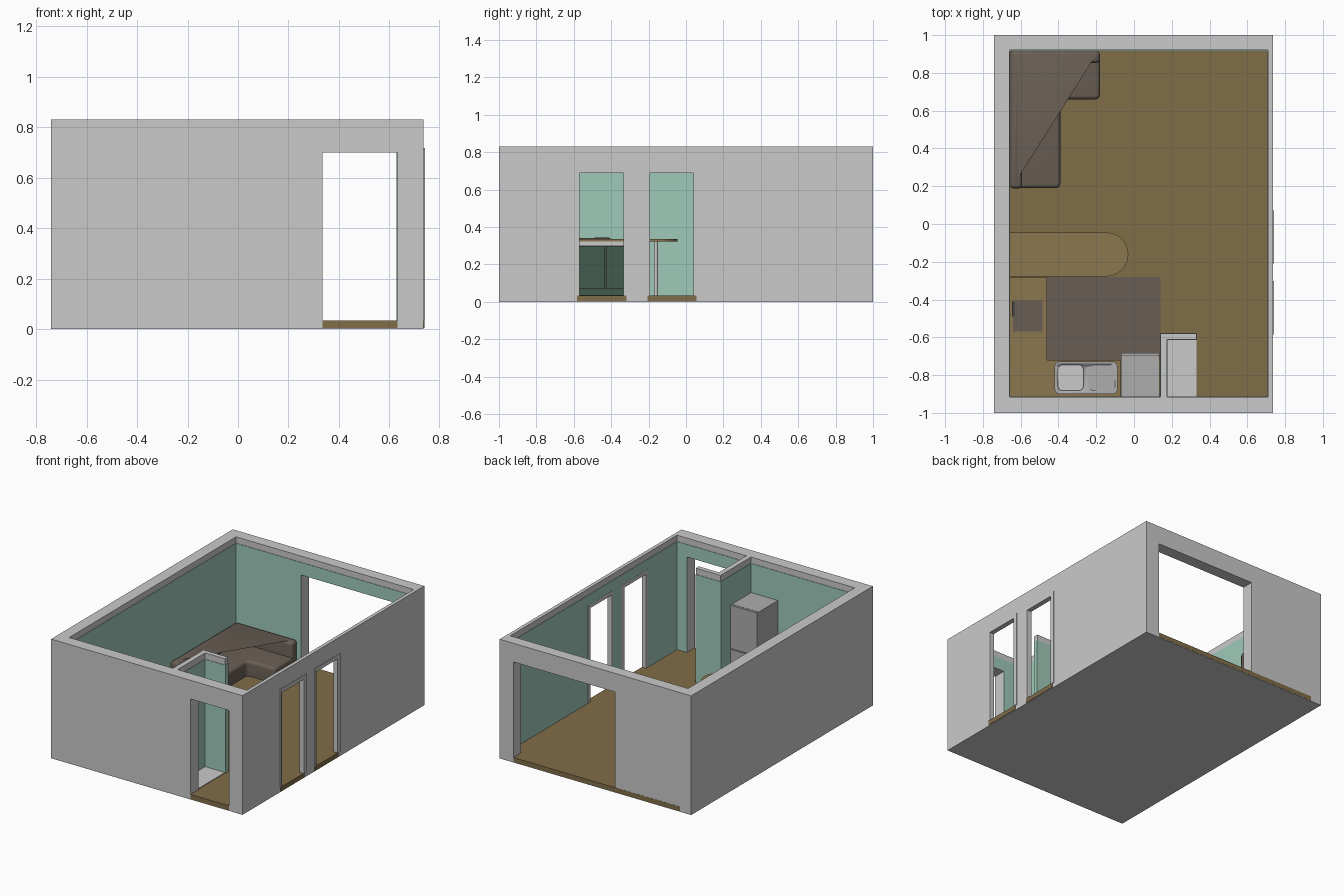
import bpy, bmesh, math

cube = bpy.data.objects.get("Cube")
if cube:
    bpy.data.objects.remove(cube, do_unlink=True)


def material(name, r, g, b):
    m = bpy.data.materials.new(name)
    m.use_nodes = True
    m.diffuse_color = (r, g, b, 1)
    m.node_tree.nodes["Principled BSDF"].inputs["Base Color"].default_value = (r, g, b, 1)
    return m


PLASTER = material("light grey plaster", .59, .59, .59)
TEAL = material("teal paint", .35, .59, .49)
FLOOR = material("floor wood", .22, .155, .066)
WOOD = material("counter wood", .26, .185, .08)
BROWN = material("brown grey", .14, .112, .09)
GREEN = material("dark green", .055, .108, .078)
STEEL = material("steel", .42, .42, .42)
BLACK = material("charcoal", .07, .065, .06)

FLOOR_Z, LINING_Z, TOP_Z, DOOR_Z = .035, .787, .83, .70


def finish(name, bm, mat, smooth=False):
    bmesh.ops.recalc_face_normals(bm, faces=bm.faces)
    mesh = bpy.data.meshes.new(name)
    bm.to_mesh(mesh)
    bm.free()
    ob = bpy.data.objects.new(name, mesh)
    bpy.context.collection.objects.link(ob)
    if mat:
        mesh.materials.append(mat)
    if smooth:
        bpy.ops.object.select_all(action='DESELECT')
        ob.select_set(True)
        bpy.context.view_layer.objects.active = ob
        bpy.ops.object.shade_smooth_by_angle(angle=math.radians(40))
    return ob


def add_box(bm, xs, ys, zs):
    vs = bmesh.ops.create_cube(bm, size=1)["verts"]
    for v in vs:
        for i, (a, b) in enumerate((xs, ys, zs)):
            v.co[i] = a if v.co[i] < 0 else b


def box(name, xs, ys, zs, mat):
    bm = bmesh.new()
    add_box(bm, xs, ys, zs)
    return finish(name, bm, mat)


def prism(name, outline, zs, mat, corner=0, edge=0):
    """Extruded outline with rounded upright corners and rounded rims."""
    bm = bmesh.new()
    face = bm.faces.new([bm.verts.new((x, y, zs[0])) for x, y in outline])
    out = bmesh.ops.extrude_face_region(bm, geom=[face])["geom"]
    for v in out:
        if isinstance(v, bmesh.types.BMVert):
            v.co.z = zs[1]
    bmesh.ops.recalc_face_normals(bm, faces=bm.faces)
    if corner:
        upright = [e for e in bm.edges if abs(e.verts[0].co.z - e.verts[1].co.z) > 1e-4]
        bmesh.ops.bevel(bm, geom=upright, offset=corner, segments=4, profile=.5, affect='EDGES')
    if edge:
        rim = [e for e in bm.edges if all(abs(v.co.z - zs[1]) < 1e-5 for v in e.verts)]
        bmesh.ops.bevel(bm, geom=rim, offset=edge, segments=4, profile=.5, affect='EDGES')
    return finish(name, bm, mat, smooth=bool(corner or edge))


def rect(x0, x1, y0, y1):
    return [(x0, y0), (x1, y0), (x1, y1), (x0, y1)]


def wall(name, axis, span, depth, zs, mat, openings=()):
    """Upright slab along an axis, split around its door openings."""
    bm = bmesh.new()

    def piece(a, b, z0, z1):
        xs, ys = ((a, b), depth) if axis == "x" else (depth, (a, b))
        add_box(bm, xs, ys, (z0, z1))

    start = span[0]
    for a, b in openings:
        piece(start, a, *zs)
        piece(a, b, DOOR_Z, zs[1])
        start = b
    piece(start, span[1], *zs)
    return finish(name, bm, mat)


# Outer walls and their painted linings
IX0, IX1, IY0, IY1 = -.66, .71, -.915, .92
OX0, OX1 = -.74, .735
FRONT_DOOR, BACK_DOOR = [(.335, .632)], [(-.155, .628)]
SIDE_DOORS = [(-.58, -.323), (-.203, .05)]
T = .003
shell = (
    ("front", "x", (OX0, OX1), (-1, IY0), (IX0, IX1), (IY0, IY0 + T), FRONT_DOOR),
    ("back", "x", (OX0, OX1), (IY1, 1), (IX0, IX1), (IY1 - T, IY1), BACK_DOOR),
    ("right", "y", (IY0, IY1), (OX0, IX0), (IY0, IY1), (IX0, IX0 + T), ()),
    ("left", "y", (IY0, IY1), (IX1, OX1), (IY0, IY1), (IX1 - T, IX1), SIDE_DOORS),
)
for side, axis, span, depth, in_span, in_depth, doors in shell:
    wall(side + "_wall", axis, span, depth, (0, TOP_Z), PLASTER, doors)
    wall(side + "_lining", axis, in_span, in_depth, (FLOOR_Z, LINING_Z), TEAL, doors)

# Base, floor and thresholds
box("base", (OX0, OX1), (-1, 1), (0, .004), PLASTER)
box("floor", (IX0, IX1), (IY0, IY1), (.004, FLOOR_Z), FLOOR)
box("front_threshold", FRONT_DOOR[0], (-1, IY0), (.004, FLOOR_Z), FLOOR)
box("back_threshold", (-.655, .628), (IY1, 1.001), (.004, FLOOR_Z), FLOOR)
box("kitchen_floor", (-.46, .14), (-.72, -.28), (FLOOR_Z, .038), BROWN)

# Side door frames with thresholds
for i, (a, b) in enumerate(SIDE_DOORS):
    bm = bmesh.new()
    w, xs = .01, (IX1 - .004, .74)
    add_box(bm, xs, (a - .005, a + w), (FLOOR_Z, DOOR_Z))
    add_box(bm, xs, (b - w, b + .022), (FLOOR_Z, DOOR_Z))
    add_box(bm, xs, (a - .005, b + .022), (DOOR_Z - w, DOOR_Z + .017))
    finish(f"side_door_frame_{i + 1}", bm, PLASTER)
    box(f"side_threshold_{i + 1}", (IX1, .739), (a - .003, b + .006), (.004, FLOOR_Z), FLOOR)

# Closet partition
PX, PY = (.14, .175), (-.612, -.58)
wall("closet_side_wall", "y", (IY0, PY[1]), PX, (FLOOR_Z, TOP_Z), PLASTER)
wall("closet_back_wall", "x", (PX[1], .33), PY, (FLOOR_Z, TOP_Z), PLASTER)
lined = (FLOOR_Z, LINING_Z)
wall("closet_kitchen_lining", "y", (IY0, PY[1]), (PX[0] - T, PX[0]), lined, TEAL)
wall("closet_inner_lining", "y", (IY0, PY[0]), (PX[1], PX[1] + T), lined, TEAL)
wall("closet_room_lining", "x", (PX[0], .33), (PY[1], PY[1] + T), lined, TEAL)
wall("closet_niche_lining", "x", (PX[1], .33), (PY[0] - T, PY[0]), lined, TEAL)
wall("closet_end_lining", "y", PY, (.33, .33 + T), lined, TEAL)
box("closet_floor", (PX[1], .33), (IY0, PY[0]), (FLOOR_Z, .04), PLASTER)

# Corner sofa
SX, SY = IX0 + T, IY1 - T
prism("sofa_seat", [(SX, .19), (-.39, .19), (-.39, .66), (-.18, .66), (-.18, SY), (SX, SY)],
      (FLOOR_Z, .14), BROWN, .025, .02)
prism("sofa_back", [(SX, .188), (-.592, .188), (-.592, .852), (-.18, .852), (-.18, SY), (SX, SY)],
      (FLOOR_Z, .245), BROWN, .02, .022)

# Breakfast bar with rounded end and post
R, CY = .116, -.161
arc = [(-.146 + R * math.cos(t), CY + R * math.sin(t))
       for t in (math.radians(-90 + 180 * i / 16) for i in range(17))]
prism("bar_top", [(SX, CY - R)] + arc + [(SX, CY + R)], (.323, .335), WOOD)
bm = bmesh.new()
bmesh.ops.create_cone(bm, cap_ends=True, segments=16, radius1=.011, radius2=.011, depth=.29)
bmesh.ops.translate(bm, verts=bm.verts, vec=(-.146, CY, .18))
finish("bar_post", bm, PLASTER, smooth=True)


def kitchen_corner(x, y):
    """L-shaped outline hugging the corner, with its inner edges at x and y."""
    return [(SX, IY0 + T), (-.072, IY0 + T), (-.072, y), (x, y), (x, -.28), (SX, -.28)]


# Kitchen cabinets, rail, counter
prism("cabinet_plinth", kitchen_corner(-.482, -.742), (FLOOR_Z, .065), GREEN)
prism("cabinet_body", kitchen_corner(-.476, -.736), (.065, .302), BLACK)
prism("counter_rail", kitchen_corner(-.468, -.728), (.302, .322), PLASTER)
counter = prism("counter", kitchen_corner(-.46, -.72), (.322, .335), WOOD)
G = .003
for i, (a, b) in enumerate(((-.722, -.576), (-.576, -.43), (-.43, -.28))):
    box(f"side_cabinet_door_{i + 1}", (-.476, -.467), (a + G, b - G), (.069, .3), GREEN)
for i in range(3):
    a = -.465 + i * .131
    box(f"front_cabinet_door_{i + 1}", (a + G, a + .131 - G), (-.736, -.727), (.069, .3), GREEN)

# Hob
box("hob", (-.64, -.485), (-.57, -.405), (.335, .342), BROWN)
box("hob_controls", (-.645, -.63), (-.49, -.41), (.335, .344), BLACK)

# Sink with bowl and drainer
sink = prism("sink", rect(-.42, -.088, -.9, -.728), (.303, .345), STEEL, .025)
bowl = prism("bowl_cutter", rect(-.402, -.268, -.882, -.746), (.308, .4), None, .025)
drainer = prism("drainer_cutter", rect(-.238, -.1, -.882, -.746), (.338, .4), None, .025)
for target, cutters in ((sink, (bowl, drainer)), (counter, (bowl,))):
    for cutter in cutters:
        mod = target.modifiers.new("cut", 'BOOLEAN')
        mod.operation, mod.solver, mod.object = 'DIFFERENCE', 'EXACT', cutter
for cutter in (bowl, drainer):
    cutter.hide_render = True
    cutter.hide_viewport = True

# Fridge with two doors
FX = (-.07, .136)
box("fridge_body", FX, (IY0 + T, -.7), (FLOOR_Z, .585), STEEL)
box("fridge_lower_door", FX, (-.697, -.683), (.045, .277), STEEL)
box("fridge_upper_door", FX, (-.697, -.683), (.283, .585), STEEL)
box("fridge_seal", (-.065, .131), (-.7, -.697), (.045, .58), BLACK)
